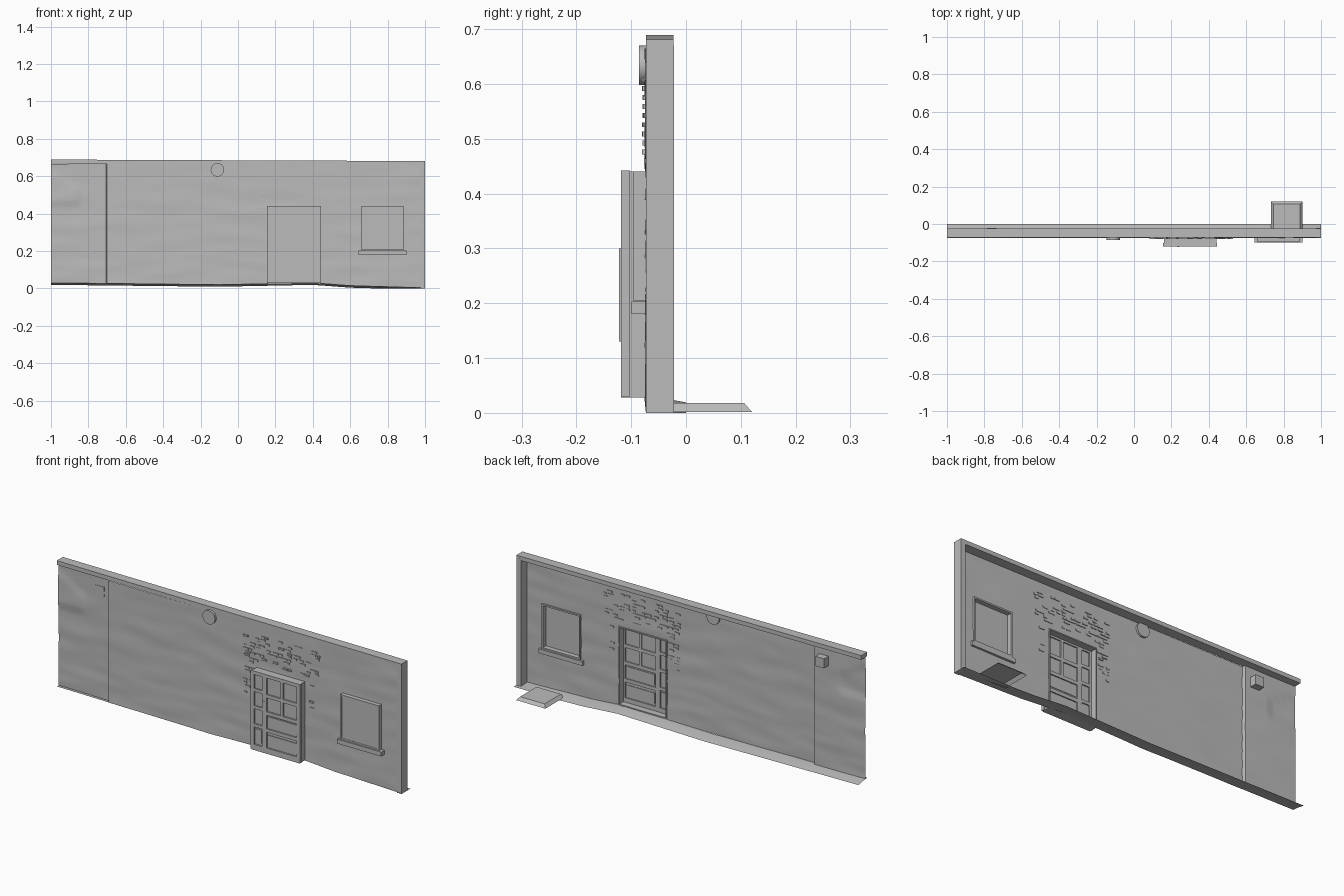
import bpy
import bmesh
import random
from mathutils import Vector, noise

random.seed(4)
cube = bpy.data.objects.get("Cube")
if cube:
    bpy.data.objects.remove(cube)

grey = bpy.data.materials.new("plain_grey")
grey.use_nodes = True
colour = (0.5, 0.5, 0.5, 1)
grey.diffuse_color = colour
grey.node_tree.nodes["Principled BSDF"].inputs["Base Color"].default_value = colour


def finish(name, bm, smooth=False):
    mesh = bpy.data.meshes.new(name)
    bm.to_mesh(mesh)
    bm.free()
    mesh.materials.append(grey)
    obj = bpy.data.objects.new(name, mesh)
    bpy.context.collection.objects.link(obj)
    if smooth:
        bpy.ops.object.select_all(action='DESELECT')
        obj.select_set(True)
        bpy.context.view_layer.objects.active = obj
        bpy.ops.object.shade_smooth_by_angle()
    return obj


def add_box(bm, x, y, z):
    verts = bmesh.ops.create_cube(bm, size=1)["verts"]
    for v in verts:
        v.co = Vector([lo + (c + 0.5) * (hi - lo)
                       for c, (lo, hi) in zip(v.co, (x, y, z))])
    return verts


def boxes(name, items):
    bm = bmesh.new()
    for item in items:
        add_box(bm, *item)
    return finish(name, bm)


def sheet(name, us, vs, point, hole=lambda u, v: False):
    bm = bmesh.new()
    grid = [[bm.verts.new(point(u, v)) for v in vs] for u in us]
    for i in range(len(us) - 1):
        for j in range(len(vs) - 1):
            if not hole((us[i] + us[i + 1]) / 2, (vs[j] + vs[j + 1]) / 2):
                bm.faces.new((grid[i][j], grid[i + 1][j],
                              grid[i + 1][j + 1], grid[i][j + 1]))
    loose = [v for v in bm.verts if not v.link_faces]
    bmesh.ops.delete(bm, geom=loose, context='VERTS')
    return finish(name, bm, True)


def steps(marks, size=0.02):
    out = [marks[0]]
    for a, b in zip(marks, marks[1:]):
        n = max(1, round((b - a) / size))
        out += [a + (b - a) * k / n for k in range(1, n + 1)]
    return out


FOOT = [(-1, .03), (-.1, .02), (.4, .03), (.6, .015), (1, .003)]


def foot(x):
    for (a, za), (b, zb) in zip(FOOT, FOOT[1:]):
        if x <= b:
            return za + (zb - za) * (x - a) / (b - a)
    return FOOT[-1][1]


DOOR_X, DOOR_TOP = (.16, .44), .44
WIN_X, WIN_Z = (.66, .885), (.205, .44)
FACE = -.074


# Rough plaster wall, stepped back at its right end, with two openings
def wall_point(x, z):
    base = -.058 if x < -.703 else FACE
    bump = noise.noise(Vector((x * 4, z * 16, 0))) * .003
    if x < -.85 and .45 < z < .62 - .5 * (x + 1):
        bump -= .004
    low = foot(x)
    height = z if z > .2 else low + z * (.2 - low) / .2
    return (x, base + bump, height)


def opening(x, z):
    door = DOOR_X[0] < x < DOOR_X[1] and z < DOOR_TOP
    window = WIN_X[0] < x < WIN_X[1] and WIN_Z[0] < z < WIN_Z[1]
    return door or window


xs = steps([-1, -.705, -.7, *DOOR_X, *WIN_X, .975])
zs = steps([0, .2, WIN_Z[0], DOOR_TOP, .665])
sheet("plaster_wall", xs, zs, wall_point, opening)

# Strip of ground under the wall
sheet("ground_strip", steps([-1, 1], .05), [FACE, -.045, -.02, 0],
      lambda x, y: (x, y, max(0, foot(x) - .18 * max(0, y + .06))))

# Top edge beam, slightly sloping
bm = bmesh.new()
for v in add_box(bm, (-1, 1), (-.073, -.023), (.663, .685)):
    v.co.z -= v.co.x * .004
finish("top_beam", bm)

# End post
boxes("end_post", [((.973, 1), (-.073, -.022), (0, .67))])

# Exposed bricks, showing on both sides of the wall
bricks = []
for row in range(20):
    z = .29 + row * .0165
    for col in range(14):
        x = .09 + col * .032 + random.uniform(-.008, .008)
        w = random.uniform(.015, .035)
        clear = x > DOOR_X[1] + .01 or x + w < DOOR_X[0] - .005 or z > .455
        edge = z > .455 or x < .15 or x < .47
        if clear and edge and random.random() < .42:
            out = random.uniform(.002, .006)
            bricks.append(((x, x + w), (FACE - out, FACE + .003), (z, z + .009)))
boxes("exposed_bricks", bricks)

# Door: hollow box with front frame, side light and panelled leaf
x0, x1 = DOOR_X
low = .03
boxes("door_casing", [
    ((x0, x0 + .006), (-.108, -.068), (low, DOOR_TOP)),
    ((x1 - .006, x1), (-.108, -.068), (low, DOOR_TOP)),
    ((x0, x1), (-.108, -.068), (DOOR_TOP - .006, DOOR_TOP)),
    ((x0, x1), (-.108, -.068), (low - .002, low + .004))])
boxes("door_backing", [((x0, x1), (-.111, -.108), (low, DOOR_TOP))])
FRAME_Y = (-.119, -.102)
bars = [((x, x + w), FRAME_Y, (low, DOOR_TOP + .002))
        for x, w in ((x0 - .004, .02), (.222, .026), (x1 - .016, .02))]
bars += [((x0, x1), FRAME_Y, (z, z + h))
         for z, h in ((low - .002, .03), (DOOR_TOP - .016, .018))]
bars += [((x0, .23), FRAME_Y, (z, z + .016)) for z in (.15, .245, .335)]
bars += [((.24, x1), FRAME_Y, (z, z + .018)) for z in (.14, .23, .32)]
bars += [((.33, .345), FRAME_Y, (.24, DOOR_TOP))]
boxes("door_frame", bars)

# Raised panels and the long pull handle
panels = [((.255, .42), (-.115, -.105), (z, z + .055)) for z in (.07, .167)]
panels += [((.178, .217), (-.114, -.105), (.07, .14))]
boxes("door_panels", panels)
boxes("door_handle", [((.233, .241), (-.122, -.117), (.13, .3))])

# Window: hollow raised box with thin frame, pane and sill
a, b = WIN_X
c, d = WIN_Z
rim = (-.096, -.066)
boxes("window_frame", [
    ((a, a + .008), rim, (c, d)), ((b - .008, b), rim, (c, d)),
    ((a, b), rim, (d - .008, d)), ((a, b), rim, (c, c + .008))])
boxes("window_pane", [((a, b), (-.094, -.091), (c, d))])
boxes("window_sill", [((.645, .9), (-.099, -.062), (.18, .203))])

# Round plaque below the beam
bm = bmesh.new()
bmesh.ops.create_cone(bm, cap_ends=True, segments=32, radius1=.036,
                      radius2=.036, depth=.022)
for v in bm.verts:
    v.co = Vector((v.co.x - .11, v.co.z - .075, v.co.y + .634))
bmesh.ops.recalc_face_normals(bm, faces=bm.faces)
finish("round_plaque", bm, True)

# Small box on the back of the wall
boxes("back_box", [((-.785, -.735), (-.06, -.022), (.565, .615))])

# Shallow tapered step on the ground behind the wall, open underneath
bm = bmesh.new()
for v in add_box(bm, (.732, .902), (-.03, .12), (.002, .018)):
    if v.co.z > .01:
        v.co.x += .014 if v.co.x < .8 else -.014
        v.co.y -= .014 if v.co.y > 0 else 0
under = [f for f in bm.faces if f.normal.z < -.9 or f.calc_center_median().z < .003]
bmesh.ops.delete(bm, geom=under, context='FACES')
finish("rear_step", bm)
